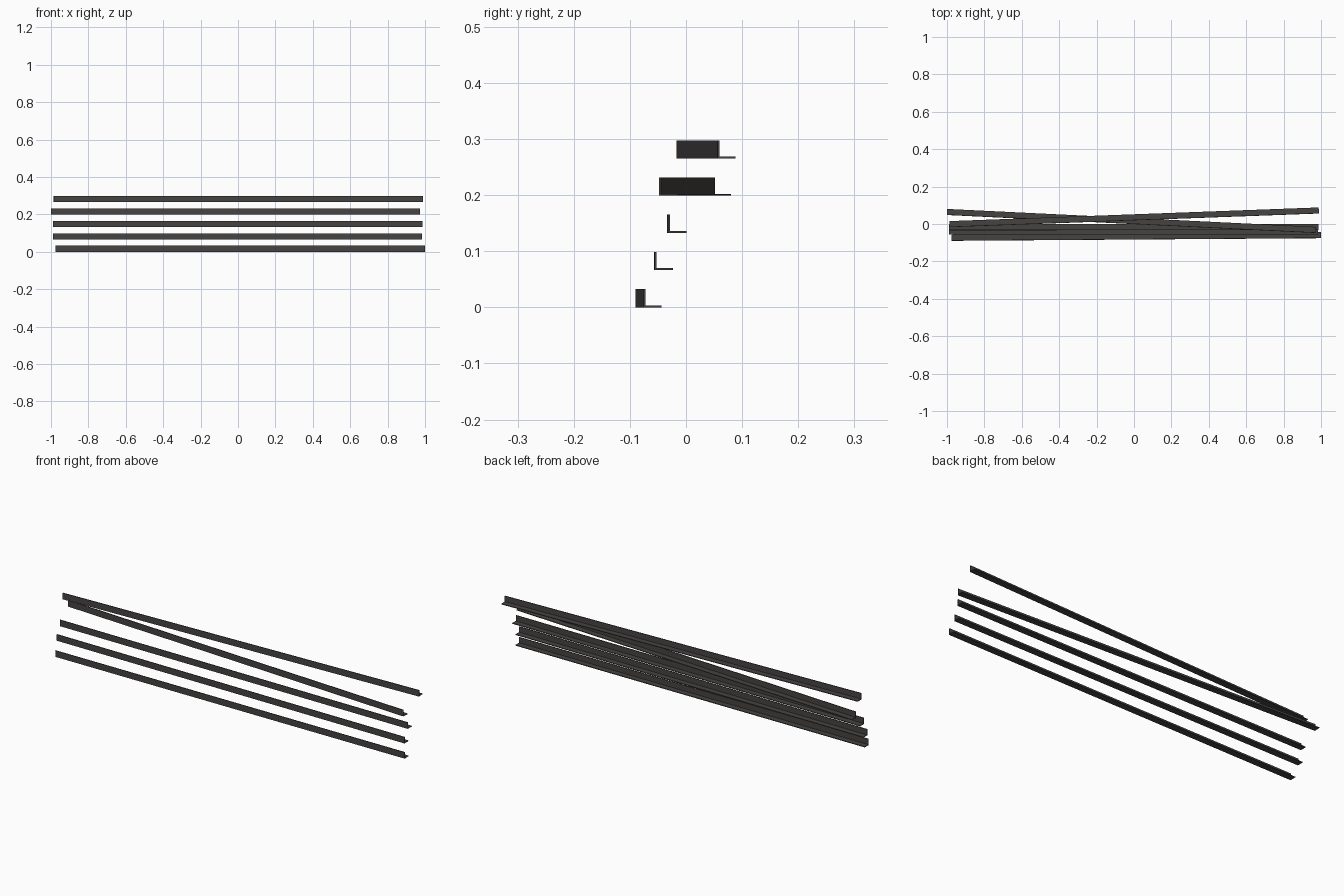
import bpy
import math

cube = bpy.data.objects.get("Cube")
if cube:
    bpy.data.objects.remove(cube, do_unlink=True)

steel = bpy.data.materials.new("dark_steel")
steel.use_nodes = True
COLOR = (0.062, 0.057, 0.055, 1)
steel.diffuse_color = COLOR
steel.node_tree.nodes["Principled BSDF"].inputs["Base Color"].default_value = COLOR

LENGTH, SIZE, THICK = 1.975, 0.0325, 0.0035

# L-shaped section: upright web at the front, flange along the bottom
SECTION = [(0, 0), (SIZE, 0), (SIZE, THICK), (THICK, THICK), (THICK, SIZE), (0, SIZE)]


def angle_bar(name, x, y_start, y_end, z):
    """Extrude the section along x, starting at x, turned to run from y_start to y_end."""
    n = len(SECTION)
    verts = [(px, y, h) for px in (0, LENGTH) for y, h in SECTION]
    faces = [(i, i + n, (i + 1) % n + n, (i + 1) % n) for i in range(n)]
    faces += [tuple(range(n)), tuple(reversed(range(n, 2 * n)))]
    mesh = bpy.data.meshes.new(name)
    mesh.from_pydata(verts, [], [f[::-1] for f in faces])
    mesh.materials.append(steel)
    bar = bpy.data.objects.new(name, mesh)
    bar.location = (x, y_start, z)
    bar.rotation_euler.z = math.asin((y_end - y_start) / LENGTH)
    bpy.context.collection.objects.link(bar)


# Stack of loose bars, bottom to top: start x, y at both ends
BARS = [
    (-0.975, -0.090, -0.076),
    (-0.990, -0.057, -0.056),
    (-0.988, -0.034, -0.032),
    (-1.000, 0.048, -0.048),
    (-0.985, -0.017, 0.056),
]
for i, (x, y0, y1) in enumerate(BARS):
    angle_bar(f"angle_bar_{i + 1}", x, y0, y1, i * 0.0663)
